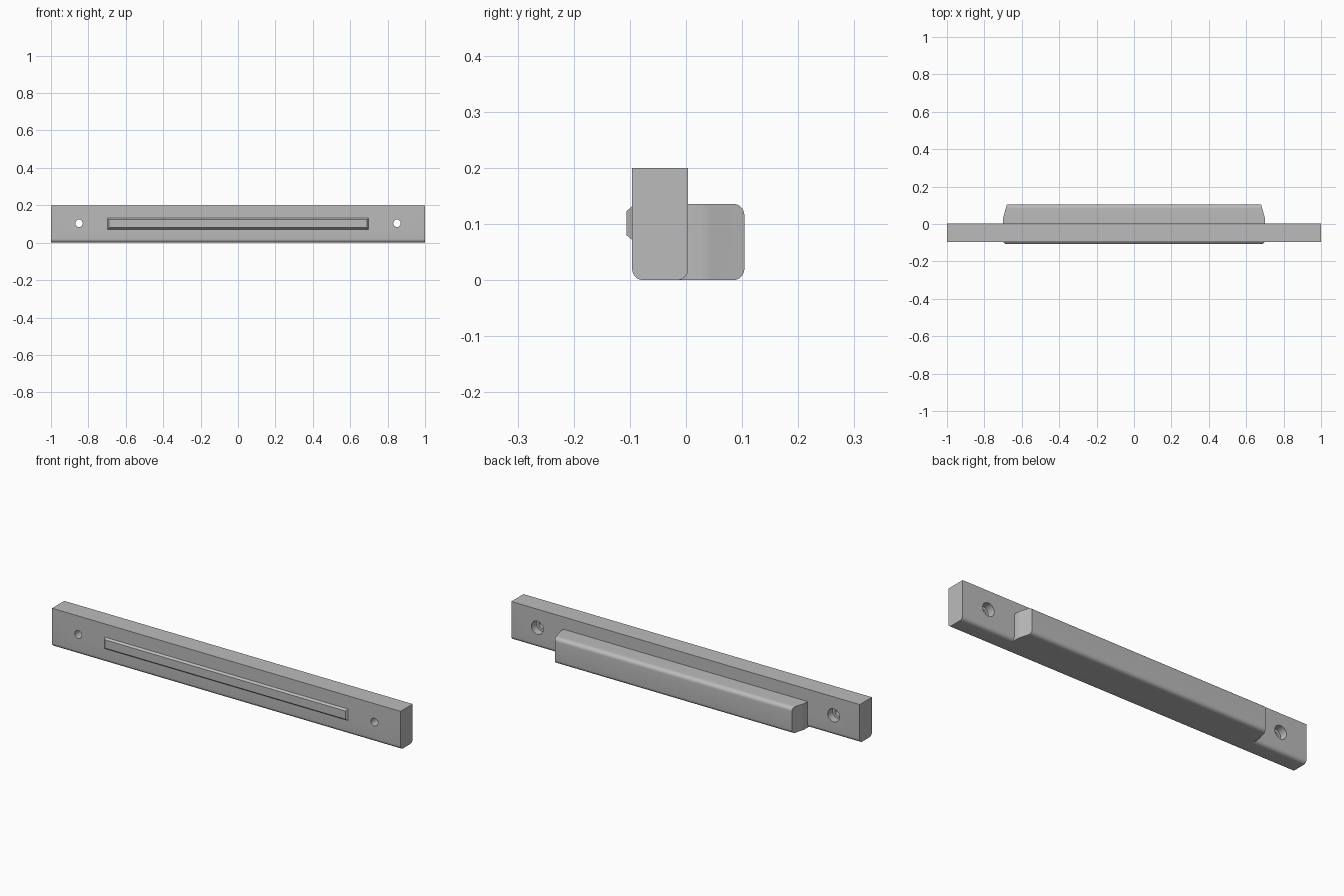
import bpy, bmesh, math
from mathutils import Matrix, Vector

cube = bpy.data.objects.get("Cube")
if cube:
    bpy.data.objects.remove(cube)

grey = bpy.data.materials.new("plain grey")
grey.use_nodes = True
grey.diffuse_color = (0.5, 0.5, 0.5, 1)
grey.node_tree.nodes["Principled BSDF"].inputs["Base Color"].default_value = (0.5, 0.5, 0.5, 1)


def finish(name, bm):
    bmesh.ops.recalc_face_normals(bm, faces=bm.faces)
    mesh = bpy.data.meshes.new(name)
    bm.to_mesh(mesh)
    bm.free()
    mesh.materials.append(grey)
    obj = bpy.data.objects.new(name, mesh)
    bpy.context.collection.objects.link(obj)
    return obj


def prism(points, offset):
    """Closed outline pushed along an offset vector."""
    bm = bmesh.new()
    face = bm.faces.new([bm.verts.new(p) for p in points])
    made = bmesh.ops.extrude_face_region(bm, geom=[face])["geom"]
    bmesh.ops.translate(bm, vec=offset, verts=[v for v in made if isinstance(v, bmesh.types.BMVert)])
    return bm


def round_edges(bm, rule, radius):
    edges = [e for e in bm.edges if rule(*(v.co for v in e.verts))]
    bmesh.ops.bevel(bm, geom=edges, offset=radius, segments=8, profile=0.5, affect='EDGES')


def smooth(obj):
    bpy.ops.object.select_all(action='DESELECT')
    obj.select_set(True)
    bpy.context.view_layer.objects.active = obj
    bpy.ops.object.shade_smooth_by_angle(angle=math.radians(25))


FRONT, BACK, REAR = -0.096, 0.004, 0.104

# Mounting bar with rounded lower edges
bm = prism([(-1, FRONT, 0), (-1, BACK, 0), (-1, BACK, 0.2), (-1, FRONT, 0.2)], Vector((2, 0, 0)))
round_edges(bm, lambda a, b: a.z < 0.01 and b.z < 0.01 and abs(a.x - b.x) > 1, 0.02)
bar = finish("mounting_bar", bm)

# Screw holes, each with a wider counterbore at the back
for side, x in (("left", 0.85), ("right", -0.85)):
    for kind, radius, y0, y1 in (("hole", 0.02, -0.2, 0.1), ("counterbore", 0.034, -0.036, 0.1)):
        bm = bmesh.new()
        place = Matrix.Translation((x, (y0 + y1) / 2, 0.104)) @ Matrix.Rotation(math.pi / 2, 4, 'X')
        bmesh.ops.create_cone(bm, cap_ends=True, segments=32, radius1=radius, radius2=radius,
                              depth=y1 - y0, matrix=place)
        cutter = finish(f"{side}_{kind}_cutter", bm)
        cutter.hide_render = True
        mod = bar.modifiers.new(f"{side} {kind}", 'BOOLEAN')
        mod.operation, mod.solver, mod.object = 'DIFFERENCE', 'EXACT', cutter
        bpy.context.view_layer.objects.active = bar
        bpy.ops.object.modifier_apply(modifier=mod.name)
        bpy.data.objects.remove(cutter)
smooth(bar)

# Rear grip block: ends curve from straight into a slight taper
half = [(0.70, -0.02), (0.70, 0.028), (0.699, 0.036), (0.697, 0.044), (0.694, 0.053), (0.68, REAR)]
outline = [(x, y, 0) for x, y in half] + [(-x, y, 0) for x, y in reversed(half)]
bm = prism(outline, Vector((0, 0, 0.136)))
round_edges(bm, lambda a, b: min(a.y, b.y) > REAR - 0.001 and abs(a.x - b.x) > 1, 0.02)
smooth(finish("rear_block", bm))

# Raised front strip with sloped sides
bm = prism([(x, FRONT + 0.002, z) for x, z in ((-0.70, 0.07), (0.70, 0.07), (0.70, 0.133), (-0.70, 0.133))],
           Vector((0, -0.012, 0)))
for v in bm.verts:
    if v.co.y < FRONT - 0.005:
        v.co.x -= math.copysign(0.01, v.co.x)
        v.co.z += 0.01 if v.co.z < 0.1 else -0.01
finish("front_strip", bm)
